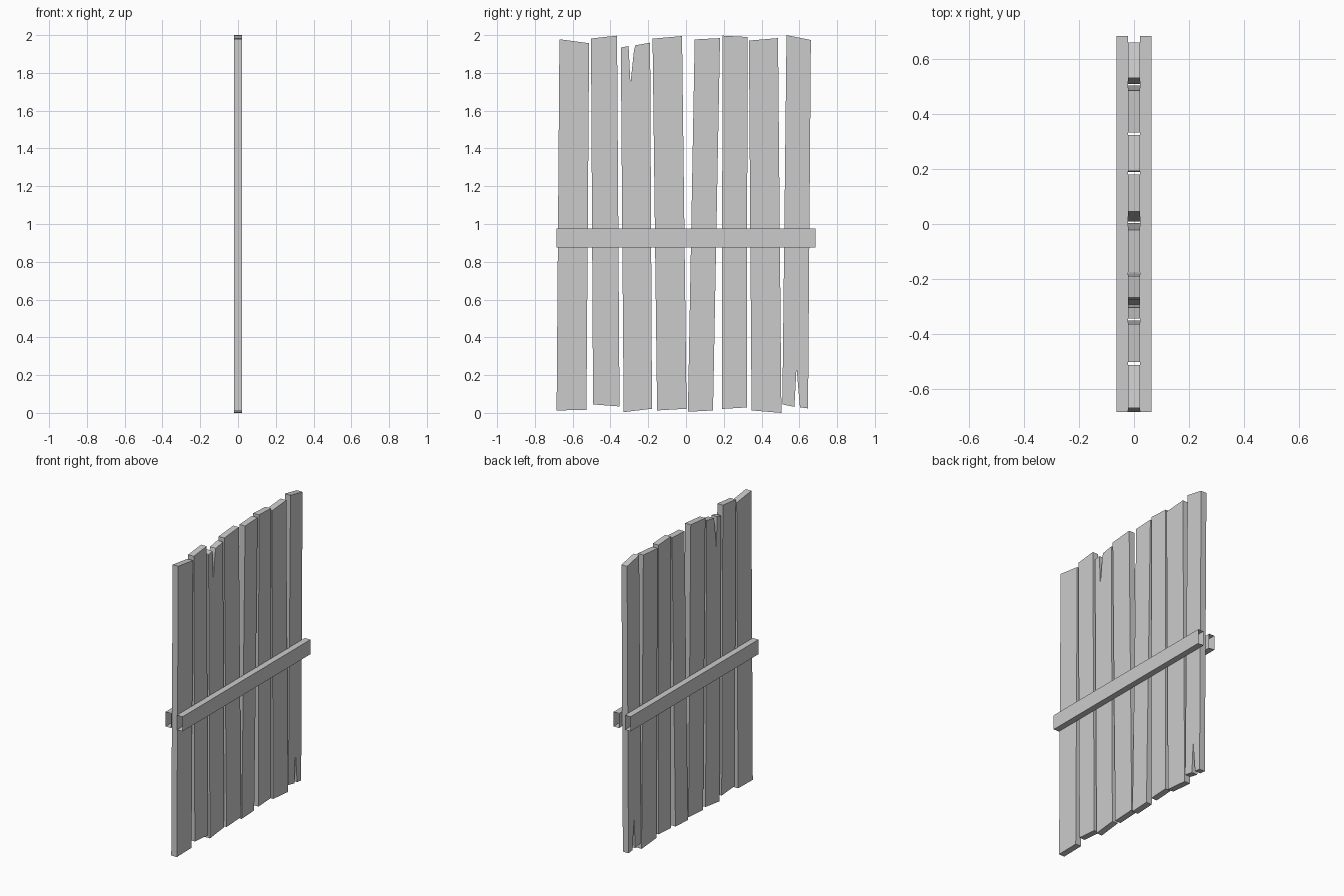
import bpy, bmesh

if "Cube" in bpy.data.objects:
    bpy.data.objects.remove(bpy.data.objects["Cube"])

HALF_T = 0.021  # half thickness of the boards

# Board outlines in (y, z): bottom edge left to right, then top edge right to left
BOARDS = [
    [(-.685, .013), (-.527, .016), (-.513, 1.957), (-.670, 1.978)],
    [(-.492, .045), (-.352, .034), (-.365, 1.997), (-.503, 1.982)],
    # split at the top
    [(-.330, .004), (-.180, .022), (-.190, 1.960), (-.268, 1.946), (-.276, 1.915),
     (-.294, 1.743), (-.304, 1.942), (-.345, 1.934)],
    [(-.153, .013), (.003, .022), (-.021, 1.995), (-.177, 1.981)],
    [(.010, .006), (.143, .013), (.180, 1.984), (.046, 1.977)],
    [(.190, .021), (.323, .029), (.325, 1.990), (.193, 1.997)],
    [(.347, .013), (.505, .000), (.487, 1.984), (.333, 1.971)],
    # split at the bottom
    [(.510, .045), (.574, .032), (.585, .241), (.603, .029), (.646, .024),
     (.661, 1.974), (.532, 2.0)],
]


def make_object(name, bm):
    bmesh.ops.recalc_face_normals(bm, faces=bm.faces)
    mesh = bpy.data.meshes.new(name)
    bm.to_mesh(mesh)
    bm.free()
    obj = bpy.data.objects.new(name, mesh)
    bpy.context.collection.objects.link(obj)
    return obj


def board(name, outline):
    bm = bmesh.new()
    face = bm.faces.new([bm.verts.new((-HALF_T, y, z)) for y, z in outline])
    ext = bmesh.ops.extrude_face_region(bm, geom=[face], use_keep_orig=True)
    moved = [g for g in ext["geom"] if isinstance(g, bmesh.types.BMVert)]
    bmesh.ops.translate(bm, verts=moved, vec=(2 * HALF_T, 0, 0))
    return make_object(name, bm)


def rail(name, x0, x1, half_len=.685, z0=.876, z1=.975):
    # rectangular tube with open ends
    bm = bmesh.new()
    section = [(x0, z0), (x1, z0), (x1, z1), (x0, z1)]
    a, b = ([bm.verts.new((x, y, z)) for x, z in section] for y in (-half_len, half_len))
    for i in range(4):
        j = (i + 1) % 4
        bm.faces.new((a[i], a[j], b[j], b[i]))
    return make_object(name, bm)


# Upright boards
for n, outline in enumerate(BOARDS, 1):
    board(f"board_{n}", outline)

# Cross rails on both sides
for side, label in ((1, "right"), (-1, "left")):
    rail(f"cross_rail_{label}", side * .0225, side * .0635)
